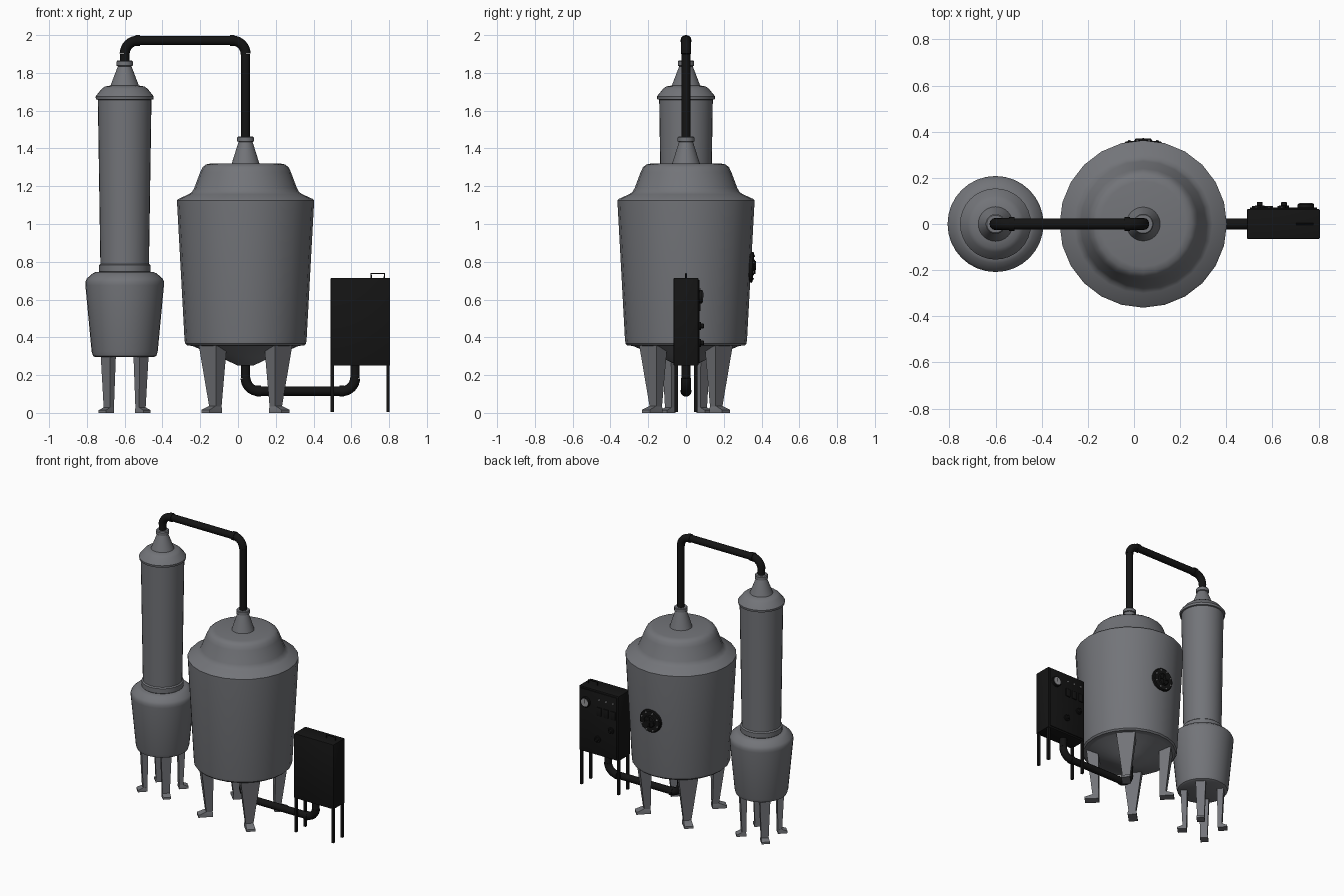
import bpy, bmesh, math
from mathutils import Matrix, Vector

cube = bpy.data.objects.get("Cube")
if cube:
    bpy.data.objects.remove(cube, do_unlink=True)


def material(name, rgb, metallic=0.0):
    m = bpy.data.materials.new(name)
    m.use_nodes = True
    m.diffuse_color = (*rgb, 1)
    m.node_tree.nodes["Principled BSDF"].inputs["Base Color"].default_value = (*rgb, 1)
    return m


STEEL = material("steel grey", (0.17, 0.175, 0.19))
BLACK = material("black", (0.007, 0.007, 0.007))
LIGHT = material("light grey", (0.3, 0.3, 0.31))

TANK_X, COLUMN_X = 0.04, -0.6


def finish(name, bm, mat, matrix=None, angle=35):
    """Turn a bmesh into a named object, smooth with sharp edges kept."""
    bmesh.ops.recalc_face_normals(bm, faces=bm.faces[:])
    if matrix:
        bm.transform(matrix)
    me = bpy.data.meshes.new(name)
    bm.to_mesh(me)
    bm.free()
    me.materials.append(mat)
    me.shade_smooth()
    me.set_sharp_from_angle(angle=math.radians(angle))
    ob = bpy.data.objects.new(name, me)
    bpy.context.collection.objects.link(ob)
    return ob


def lathe(name, profile, mat, x=0, sides=32, matrix=None):
    """Revolve (radius, z) points about the vertical axis."""
    bm = bmesh.new()
    vs = [bm.verts.new((r, 0, z)) for r, z in profile]
    es = [bm.edges.new(p) for p in zip(vs, vs[1:])]
    bmesh.ops.spin(bm, geom=vs + es, cent=(0, 0, 0), axis=(0, 0, 1),
                   angle=math.tau, steps=sides)
    bmesh.ops.remove_doubles(bm, verts=bm.verts[:], dist=1e-5)
    return finish(name, bm, mat, matrix or Matrix.Translation((x, 0, 0)))


def disc(name, radius, depth, mat, matrix, sides=24):
    """Capped cylinder with its base at the matrix origin, rising along its z."""
    c = min(radius, depth) * 0.2
    return lathe(name, [(0, 0), (radius, 0), (radius, depth - c), (radius - c, depth),
                        (0, depth)], mat, sides=sides, matrix=matrix)


def block(name, lo, hi, mat, bevel=0.0, matrix=None):
    bm = bmesh.new()
    bmesh.ops.create_cube(bm, size=1)
    lo, hi = Vector(lo), Vector(hi)
    for v in bm.verts:
        v.co = (lo + hi) / 2 + v.co * (hi - lo)
    if bevel:
        bmesh.ops.bevel(bm, geom=bm.edges[:], offset=bevel, segments=2,
                        profile=0.5, affect='EDGES')
    return finish(name, bm, mat, matrix)


def stack(name, sections, mat, matrix):
    """Rectangular sections (inner, outer, half width, z) joined in order."""
    bm = bmesh.new()
    rings = [[bm.verts.new(p) for p in ((a, -w, z), (b, -w, z), (b, w, z), (a, w, z))]
             for a, b, w, z in sections]
    for lo, hi in zip(rings, rings[1:]):
        for i in range(4):
            j = (i + 1) % 4
            bm.faces.new((lo[i], lo[j], hi[j], hi[i]))
    bm.faces.new(rings[0])
    bm.faces.new(rings[-1])
    return finish(name, bm, mat, matrix)


def tube(name, points, radius, mat):
    cu = bpy.data.curves.new(name, 'CURVE')
    cu.dimensions = '3D'
    cu.bevel_depth, cu.bevel_resolution, cu.use_fill_caps = radius, 4, True
    sp = cu.splines.new('POLY')
    sp.points.add(len(points) - 1)
    for p, co in zip(sp.points, points):
        p.co = (*co, 1)
    tmp = bpy.data.objects.new(name + " path", cu)
    me = bpy.data.meshes.new_from_object(tmp)
    bpy.data.objects.remove(tmp)
    bm = bmesh.new()
    bm.from_mesh(me)
    bpy.data.meshes.remove(me)
    return finish(name, bm, mat)


def u_pipe(name, xa, xb, za, zb, level, bend, radius):
    """Two risers joined by a level run, with thicker elbows and joint collars."""
    up = 1 if level > za else -1
    zc = level - up * bend
    tube(name + "_left_riser", [(xa, 0, za), (xa, 0, zc)], radius, BLACK)
    tube(name + "_right_riser", [(xb, 0, zb), (xb, 0, zc)], radius, BLACK)
    tube(name + "_run", [(xa + bend, 0, level), (xb - bend, 0, level)], radius, BLACK)
    for side, x, s in (("left", xa, 1), ("right", xb, -1)):
        arc = [(x + s * bend * (1 - math.cos(t)), 0, zc + up * bend * math.sin(t))
               for t in (math.pi / 2 * i / 8 for i in range(9))]
        tube(f"{name}_{side}_elbow", arc, radius + 0.002, BLACK)
        cx = x + s * bend
        tube(f"{name}_{side}_collar", [(cx - 0.012, 0, level), (cx + 0.012, 0, level)],
             radius + 0.005, BLACK)


# Main tank with its domed lid, bottom bowl and neck
lathe("tank_body", [(0, 1.32), (.185, 1.32), (.21, 1.315), (.228, 1.30), (.24, 1.275),
                    (.272, 1.19), (.283, 1.17), (.30, 1.158), (.355, 1.133), (.3625, 1.125),
                    (.3625, 1.11), (.323, .385), (.32, .367), (.31, .357), (.285, .355),
                    (.275, .352), (.22, .328), (.13, .292), (.04, .25), (0, .25)],
      STEEL, TANK_X, 24)
lathe("tank_neck", [(.075, 1.315), (.037, 1.435), (.044, 1.437), (.044, 1.458),
                    (.04, 1.462), (0, 1.462)], STEEL, TANK_X)

# Column: lower pot, tall tube, cap and neck
lathe("column_pot", [(0, .295), (.155, .295), (.168, .302), (.175, .325), (.208, .675),
                     (.208, .695), (.20, .712), (.17, .738), (.155, .745), (0, .745)],
      STEEL, COLUMN_X)
lathe("column_base_ring", [(.13, .74), (.137, .748), (.137, .782), (.128, .79)],
      STEEL, COLUMN_X)
lathe("column_tube", [(.128, .74), (.142, 1.66)], STEEL, COLUMN_X)
lathe("column_cap", [(.14, 1.657), (.152, 1.66), (.154, 1.675), (.148, 1.683),
                     (.122, 1.715), (.105, 1.728), (.075, 1.733), (.036, 1.835),
                     (.043, 1.838), (.043, 1.86), (.038, 1.866), (0, 1.866)],
      STEEL, COLUMN_X)

# Four splayed legs under each vessel
for i in range(4):
    turn = Matrix.Rotation(math.pi / 4 + i * math.pi / 2, 4, 'Z')
    stack(f"tank_leg_{i + 1}", [(.205, .245, .023, .015), (.205, .285, .065, .357)],
          STEEL, Matrix.Translation((TANK_X, 0, 0)) @ turn)
    stack(f"tank_foot_{i + 1}", [(.205, .30, .03, 0), (.205, .30, .03, .016),
                                 (.205, .25, .025, .036)],
          STEEL, Matrix.Translation((TANK_X, 0, 0)) @ turn)
    stack(f"column_leg_{i + 1}", [(.105, .132, .024, .012), (.10, .145, .034, .30)],
          STEEL, Matrix.Translation((COLUMN_X, 0, 0)) @ turn)
    stack(f"column_foot_{i + 1}", [(.105, .168, .027, 0), (.105, .168, .027, .014),
                                   (.105, .135, .025, .028)],
          STEEL, Matrix.Translation((COLUMN_X, 0, 0)) @ turn)

# Pipes over the top and along the floor
u_pipe("vapour_pipe", COLUMN_X, TANK_X, 1.86, 1.45, 1.971, 0.07, 0.0245)
u_pipe("drain_pipe", TANK_X, 0.62, 0.255, 0.26, 0.115, 0.07, 0.0245)

# Round hatch on the back of the tank, leaning with the wall
hatch = Matrix.Translation((TANK_X, 0.327, 0.772)) @ Matrix.Rotation(-math.radians(93), 4, 'X')
disc("hatch_plate", .082, .03, BLACK, hatch)
disc("hatch_centre", .045, .036, BLACK, hatch)
for i in range(8):
    a = math.tau * (i + .5) / 8
    spot = Matrix.Translation((.066 * math.cos(a), .066 * math.sin(a), .029))
    disc(f"hatch_bolt_{i + 1}", .006, .006, LIGHT, hatch @ spot, 8)
for i in range(2):
    block(f"hatch_handle_{i + 1}", (-.035, -.006, .03), (.035, .006, .043), BLACK, .002,
          hatch @ Matrix.Rotation(i * math.pi / 2, 4, 'Z'))

# Control box on thin legs
block("control_box", (.49, -.065, .25), (.805, .065, .715), BLACK, .005)
block("control_box_door", (.502, .06, .262), (.793, .071, .703), BLACK, .002)
for sx, x in (("right", .499), ("left", .793)):
    for sy, y in (("front", -.052), ("back", .052)):
        block(f"box_{sy}_{sx}_leg", (x - .008, y - .009, .005), (x + .008, y + .009, .255), BLACK)
tube("box_handle", [(.705, 0, .71), (.705, 0, .737), (.775, 0, .737), (.775, 0, .71)],
     .004, BLACK)


def on_door(x, z, y=.07):
    return Matrix.Translation((x, y, z)) @ Matrix.Rotation(-math.pi / 2, 4, 'X')


# Gauge, knobs, lamps and lower panel on the back of the box
disc("gauge_rim", .036, .018, BLACK, on_door(.745, .615))
disc("gauge_face", .029, .003, LIGHT, on_door(.745, .615, .087))
block("gauge_needle", (.743, .089, .61), (.747, .092, .637), BLACK)
for name, x, z in (("upper", .545, .46), ("lower", .65, .37)):
    disc(f"{name}_knob_base", .022, .01, BLACK, on_door(x, z))
    disc(f"{name}_knob", .012, .026, BLACK, on_door(x, z), 12)
for i, x in enumerate((.53, .585, .64)):
    disc(f"lamp_{i + 1}", .006, .006, LIGHT, on_door(x, .655), 10)
    block(f"switch_plate_{i + 1}", (x - .018, .068, .54), (x + .018, .078, .6), BLACK, .002)
